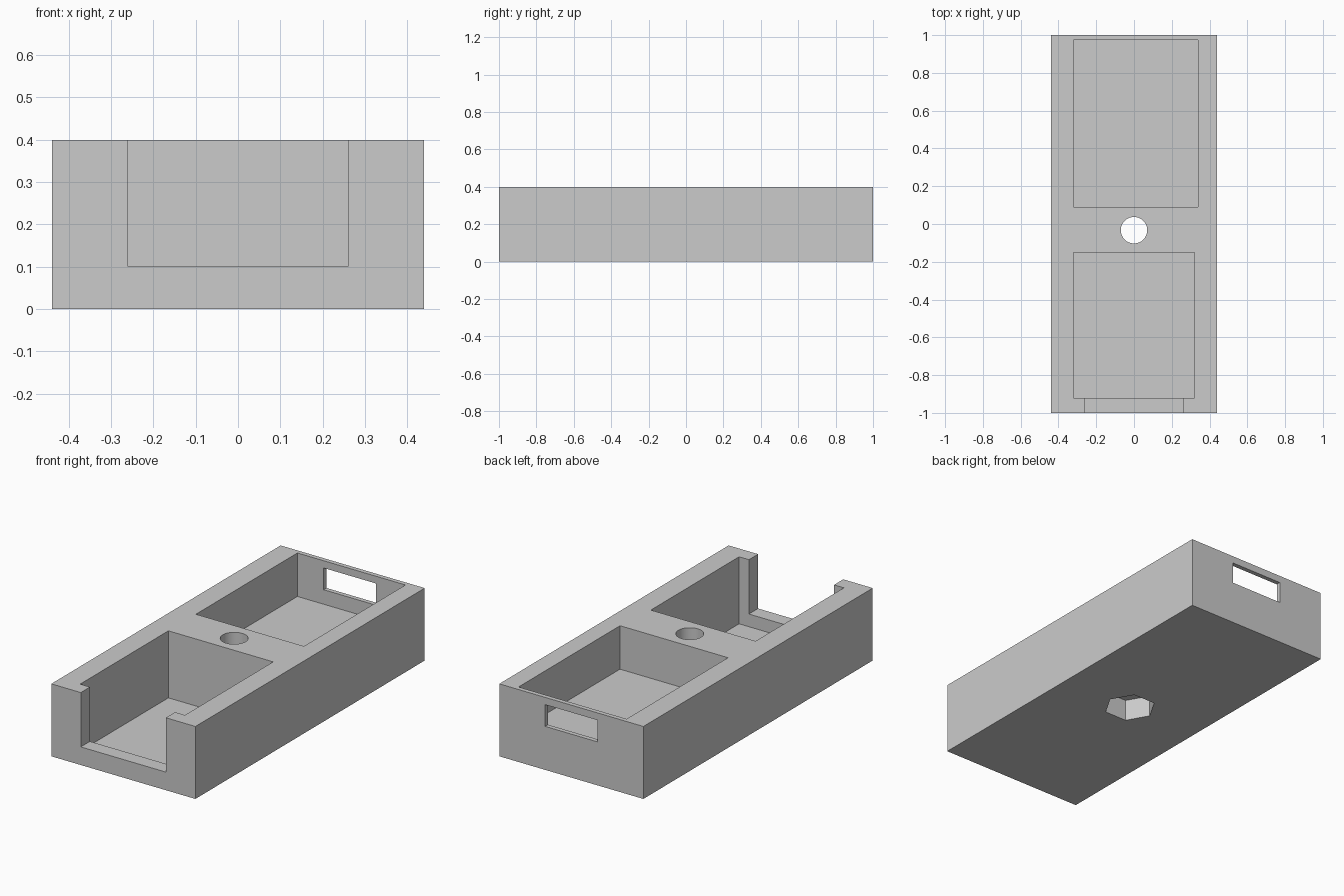
import bpy
import math
from mathutils import Vector

cube = bpy.data.objects.get("Cube")
if cube:
    bpy.data.objects.remove(cube, do_unlink=True)

grey = bpy.data.materials.new("plain_grey")
grey.use_nodes = True
colour = (0.6, 0.6, 0.6, 1)
grey.diffuse_color = colour
grey.node_tree.nodes["Principled BSDF"].inputs["Base Color"].default_value = colour


def finish(name):
    ob = bpy.context.object
    ob.name = name
    ob.data.materials.append(grey)
    return ob


def box(name, low, high):
    low, high = Vector(low), Vector(high)
    bpy.ops.mesh.primitive_cube_add(size=1, location=(low + high) / 2)
    ob = finish(name)
    ob.scale = high - low
    bpy.ops.object.transform_apply(location=False, rotation=False, scale=True)
    return ob


def prism(name, sides, radius, low, high, turn=0):
    bpy.ops.mesh.primitive_cylinder_add(
        vertices=sides, radius=radius, depth=high - low,
        location=(0, -0.033, (low + high) / 2), rotation=(0, 0, turn))
    return finish(name)


# Solid block
body = box("tray_body", (-0.44, -1, 0), (0.44, 1, 0.4))

# Pockets, openings and the bolt hole with its hexagonal nut recess
cutters = [
    box("front_pocket_cutter", (-0.32, -0.92, 0.03), (0.32, -0.15, 0.5)),
    box("front_notch_cutter", (-0.26, -1.1, 0.1), (0.26, -0.85, 0.52)),
    box("back_pocket_cutter", (-0.32, 0.09, 0.16), (0.34, 0.975, 0.5)),
    box("back_slot_cutter", (-0.16, 0.9, 0.24), (0.16, 1.1, 0.36)),
    prism("bolt_hole_cutter", 48, 0.07, -0.1, 0.5),
    prism("nut_recess_cutter", 6, 0.135, -0.1, 0.12, math.radians(30)),
]

bpy.context.view_layer.objects.active = body
for cutter in cutters:
    mod = body.modifiers.new(cutter.name, "BOOLEAN")
    mod.operation = "DIFFERENCE"
    mod.solver = "EXACT"
    mod.object = cutter
    bpy.ops.object.modifier_apply(modifier=mod.name)
for cutter in cutters:
    bpy.data.objects.remove(cutter, do_unlink=True)

# Round bore wall is smooth, every other edge stays sharp
bpy.ops.object.select_all(action="DESELECT")
body.select_set(True)
bpy.context.view_layer.objects.active = body
bpy.ops.object.shade_smooth_by_angle(angle=math.radians(30))
